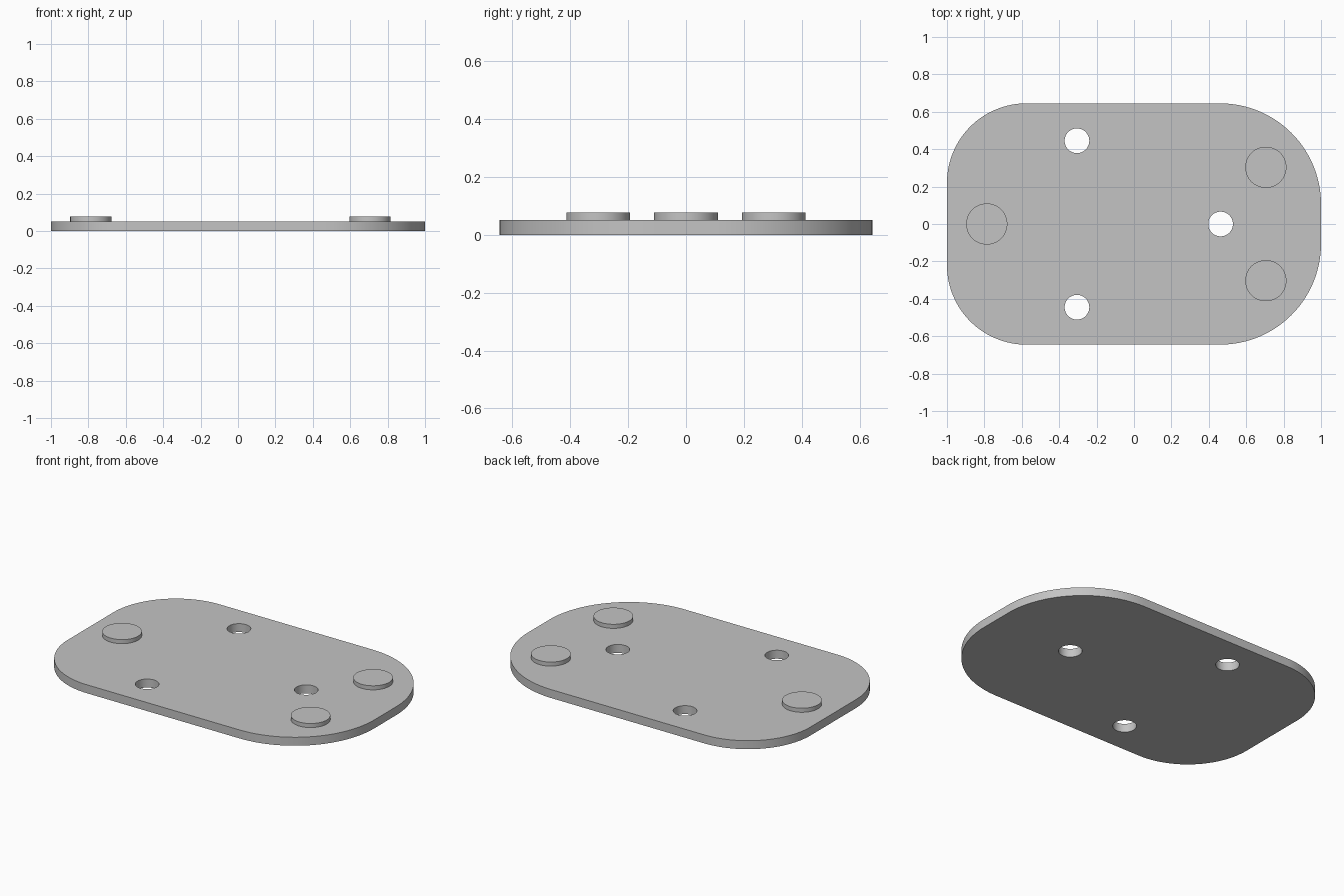
import bpy
from math import sin, cos, pi

if "Cube" in bpy.data.objects:
    bpy.data.objects.remove(bpy.data.objects["Cube"], do_unlink=True)

HALF_X, HALF_Y = 1.0, 0.645
THICK, TOP = 0.052, 0.077
REAR_R, NOSE_R = 0.425, 0.54
HOLE_R, PAD_R = 0.066, 0.11

grey = bpy.data.materials.new("plain grey")
grey.use_nodes = True
colour = (0.55, 0.55, 0.55, 1)
grey.diffuse_color = colour
grey.node_tree.nodes["Principled BSDF"].inputs["Base Color"].default_value = colour


def arc(cx, cy, r, start, sweep, steps):
    return [(cx + r * cos(start + sweep * i / steps),
             cy + r * sin(start + sweep * i / steps)) for i in range(steps + 1)]


def circle(cx, cy, r):
    return arc(cx, cy, r, 0, 2 * pi, 64)[:-1]


def extruded(name, loops, bottom, top):
    """Solid from a closed outline; any further loops become holes."""
    curve = bpy.data.curves.new(name, "CURVE")
    curve.dimensions = "2D"
    curve.fill_mode = "BOTH"
    curve.extrude = (top - bottom) / 2
    for loop in loops:
        spline = curve.splines.new("POLY")
        spline.points.add(len(loop) - 1)
        for point, (x, y) in zip(spline.points, loop):
            point.co = (x, y, 0, 1)
        spline.use_cyclic_u = True
    obj = bpy.data.objects.new(name, curve)
    obj.location.z = (top + bottom) / 2
    bpy.context.collection.objects.link(obj)
    bpy.ops.object.select_all(action="DESELECT")
    obj.select_set(True)
    bpy.context.view_layer.objects.active = obj
    bpy.ops.object.convert(target="MESH")
    obj = bpy.context.object
    obj.data.materials.clear()
    obj.data.materials.append(grey)
    bpy.ops.object.shade_smooth_by_angle()
    return obj


# Plate: rounded outline, wider radius at the +x end
outline = []
for sx, sy, r, start in ((1, 1, NOSE_R, 0), (-1, 1, REAR_R, pi / 2),
                         (-1, -1, REAR_R, pi), (1, -1, NOSE_R, 1.5 * pi)):
    outline += arc(sx * (HALF_X - r), sy * (HALF_Y - r), r, start, pi / 2, 32)

# Three through holes
holes = [circle(x, y, HOLE_R)
         for x, y in ((-0.305, 0.445), (-0.305, -0.445), (0.463, 0))]
extruded("base_plate", [outline] + holes, 0, THICK)

# Raised round pads
for name, x, y in (("rear_pad", -0.787, 0), ("left_pad", 0.705, 0.303),
                   ("right_pad", 0.705, -0.303)):
    extruded(name, [circle(x, y, PAD_R)], THICK, TOP)
